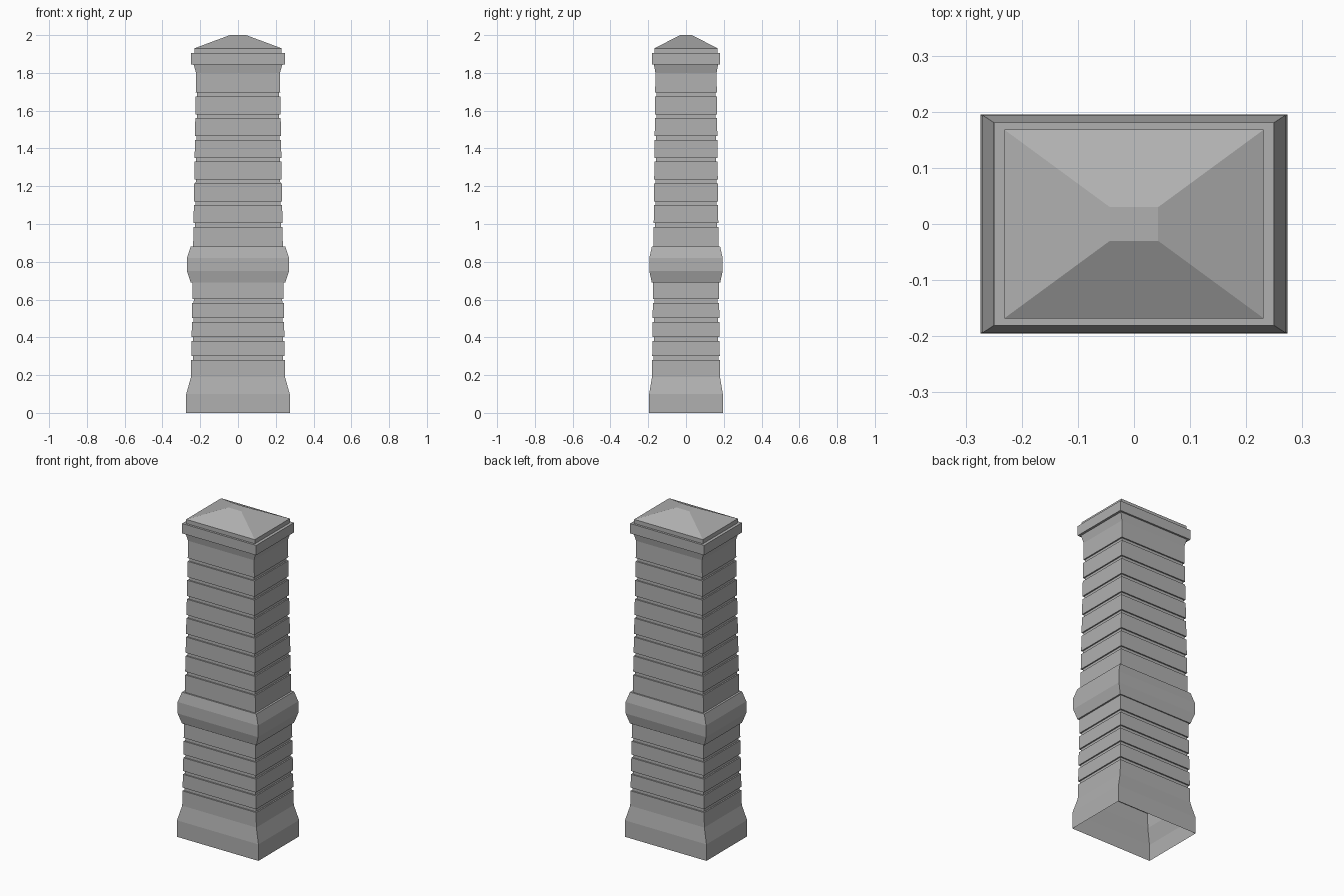
import bpy, bmesh

if "Cube" in bpy.data.objects:
    bpy.data.objects.remove(bpy.data.objects["Cube"])

# Dark grey stone
stone = bpy.data.materials.new("stone")
stone.diffuse_color = (0.435, 0.435, 0.435, 1)
stone.use_nodes = True
stone.node_tree.nodes["Principled BSDF"].inputs["Base Color"].default_value = stone.diffuse_color


def loft(name, rings, cap_top=False):
    """Stack rectangular rings (half x, half y, z) into a four-sided shell."""
    bm = bmesh.new()
    previous = None
    for hx, hy, z in rings:
        ring = [bm.verts.new((sx * hx, sy * hy, z))
                for sx, sy in ((-1, -1), (1, -1), (1, 1), (-1, 1))]
        if previous:
            for i in range(4):
                j = (i + 1) % 4
                bm.faces.new((previous[i], previous[j], ring[j], ring[i]))
        previous = ring
    if cap_top:
        bm.faces.new(previous)
    mesh = bpy.data.meshes.new(name)
    bm.to_mesh(mesh)
    bm.free()
    mesh.materials.append(stone)
    obj = bpy.data.objects.new(name, mesh)
    bpy.context.collection.objects.link(obj)
    return obj


def shaft(z, inset=0.0):
    """Ring of the tapering shaft at height z."""
    t = (z - 0.19) / (1.80 - 0.19)
    return (0.249 - 0.027 * t - inset, 0.18 - 0.018 * t - inset, z)


def grooved_shaft(name, z0, z1, grooves, width=0.02, depth=0.008):
    """Shaft section with square grooves running all the way round."""
    rings = [shaft(z0)]
    for g in grooves:
        rings += [shaft(g), shaft(g, depth),
                  shaft(g + width, depth), shaft(g + width)]
    loft(name, rings + [shaft(z1)])


# Flared base, open underneath
loft("base", [(0.274, 0.195, 0), (0.274, 0.195, 0.1), shaft(0.19)])

# Grooved shaft sections
grooved_shaft("lower_shaft", 0.19, 0.69, [0.28 + 0.1007 * i for i in range(4)])
grooved_shaft("upper_shaft", 0.88, 1.80, [0.985 + 0.115 * i for i in range(7)])

# Belt moulding between the sections
loft("belt", [shaft(0.69), (0.25, 0.181, 0.69), (0.27, 0.194, 0.75),
              (0.27, 0.194, 0.82), (0.25, 0.181, 0.88), shaft(0.88)])

# Cornice and hipped cap
loft("cornice", [shaft(1.80), (0.235, 0.17, 1.845), (0.249, 0.181, 1.845),
                 (0.249, 0.181, 1.905), (0.231, 0.168, 1.905)])
loft("cap", [(0.231, 0.168, 1.905), (0.231, 0.168, 1.93),
             (0.043, 0.03, 2.0)], cap_top=True)
